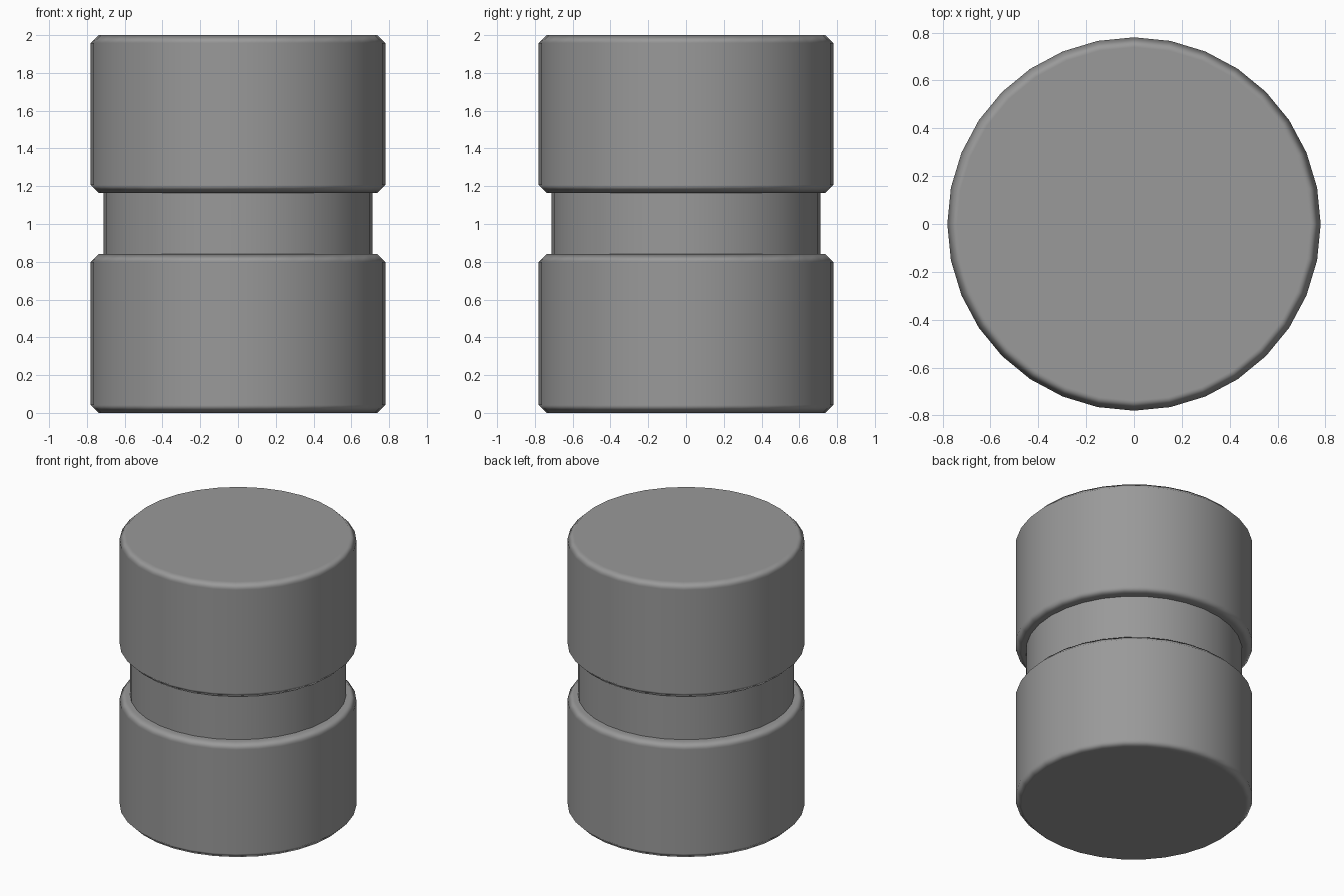
import bpy
import math

if "Cube" in bpy.data.objects:
    bpy.data.objects.remove(bpy.data.objects["Cube"])

# Dark grey finish shared by all parts
dark_grey = bpy.data.materials.new("dark_grey")
dark_grey.diffuse_color = (0.32, 0.32, 0.32, 1.0)
dark_grey.use_nodes = True
dark_grey.node_tree.nodes["Principled BSDF"].inputs["Base Color"].default_value = dark_grey.diffuse_color


def cylinder(name, radius, z0, z1, chamfer=0.0):
    """Upright 32-sided cylinder between two heights, with optional chamfered rims."""
    bpy.ops.mesh.primitive_cylinder_add(
        vertices=32, radius=radius, depth=z1 - z0, location=(0, 0, (z0 + z1) / 2))
    obj = bpy.context.object
    obj.name = name
    obj.data.materials.append(dark_grey)
    if chamfer:
        # Smooth shading across the chamfer, flat caps
        bpy.ops.object.shade_smooth()
        bevel = obj.modifiers.new("rim_chamfer", 'BEVEL')
        bevel.width = chamfer
        bevel.segments = 1
        bevel.limit_method = 'ANGLE'
        bevel.angle_limit = math.radians(40)
        bevel.harden_normals = True
    else:
        bpy.ops.object.shade_smooth_by_angle(angle=math.radians(40))
    return obj


# Two equal drums with a narrower neck between them
cylinder("lower_drum", 0.78, 0.0, 0.84, 0.042)
cylinder("upper_drum", 0.78, 1.165, 2.0, 0.042)
cylinder("neck", 0.712, 0.83, 1.175)
